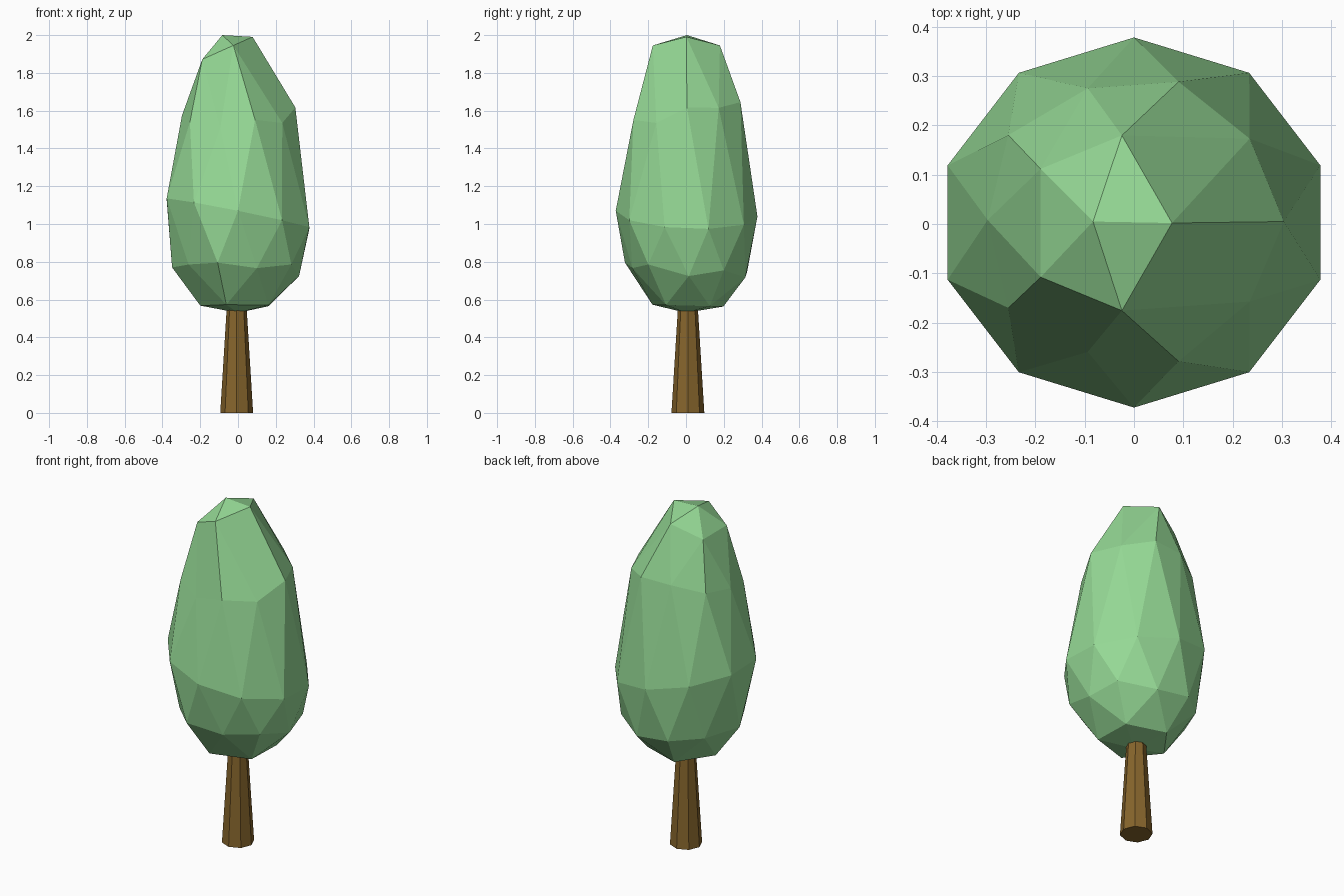
import bpy


def paint(obj, name, rgb):
    mat = bpy.data.materials.new(name)
    mat.diffuse_color = (*rgb, 1)
    obj.data.materials.append(mat)


# Trunk: tapered eight-sided post, running up into the crown
bpy.ops.mesh.primitive_cone_add(vertices=8, radius1=0.087, radius2=0.05,
                                depth=0.6, location=(-0.007, 0.01, 0.3))
trunk = bpy.context.object
trunk.name = "trunk"
paint(trunk, "bark", (0.24, 0.13, 0.025))

# Crown: icosphere whose rings are reshaped into a leaning teardrop
# unit height: (scale x, scale y, shift x, shift y, height, tilt x, tilt y)
RINGS = {
    1.0: (0, 0, -0.083, 0.005, 2.0, 0, 0),
    0.851: (0.28, 0.355, -0.07, 0.002, 1.925, 0.125, 0),
    0.526: (0.345, 0.33, -0.003, 0.008, 1.575, 0.0, 0.08),
    0.447: (0.345, 0.333, -0.005, 0.005, 1.59, 0.03, 0.055),
    0.0: (0.397, 0.375, 0, 0.003, 1.055, -0.08, -0.015),
    -0.447: (0.39, 0.38, 0, 0, 0.77, 0, -0.03),
    -0.526: (0.38, 0.37, 0, 0.015, 0.75, -0.03, -0.03),
    -0.851: (0.38, 0.375, 0, 0.01, 0.568, 0, -0.01),
    -1.0: (0, 0, 0, 0, 0.53, 0, 0),
}
bpy.ops.mesh.primitive_ico_sphere_add(subdivisions=2, radius=1)
crown = bpy.context.object
crown.name = "crown"
for v in crown.data.vertices:
    x, y, z = v.co
    sx, sy, cx, cy, h, tx, ty = RINGS[min(RINGS, key=lambda k: abs(k - z))]
    v.co = (sx * x + cx, sy * y + cy, h + tx * x + ty * y)
paint(crown, "leaves", (0.3, 0.69, 0.3))
